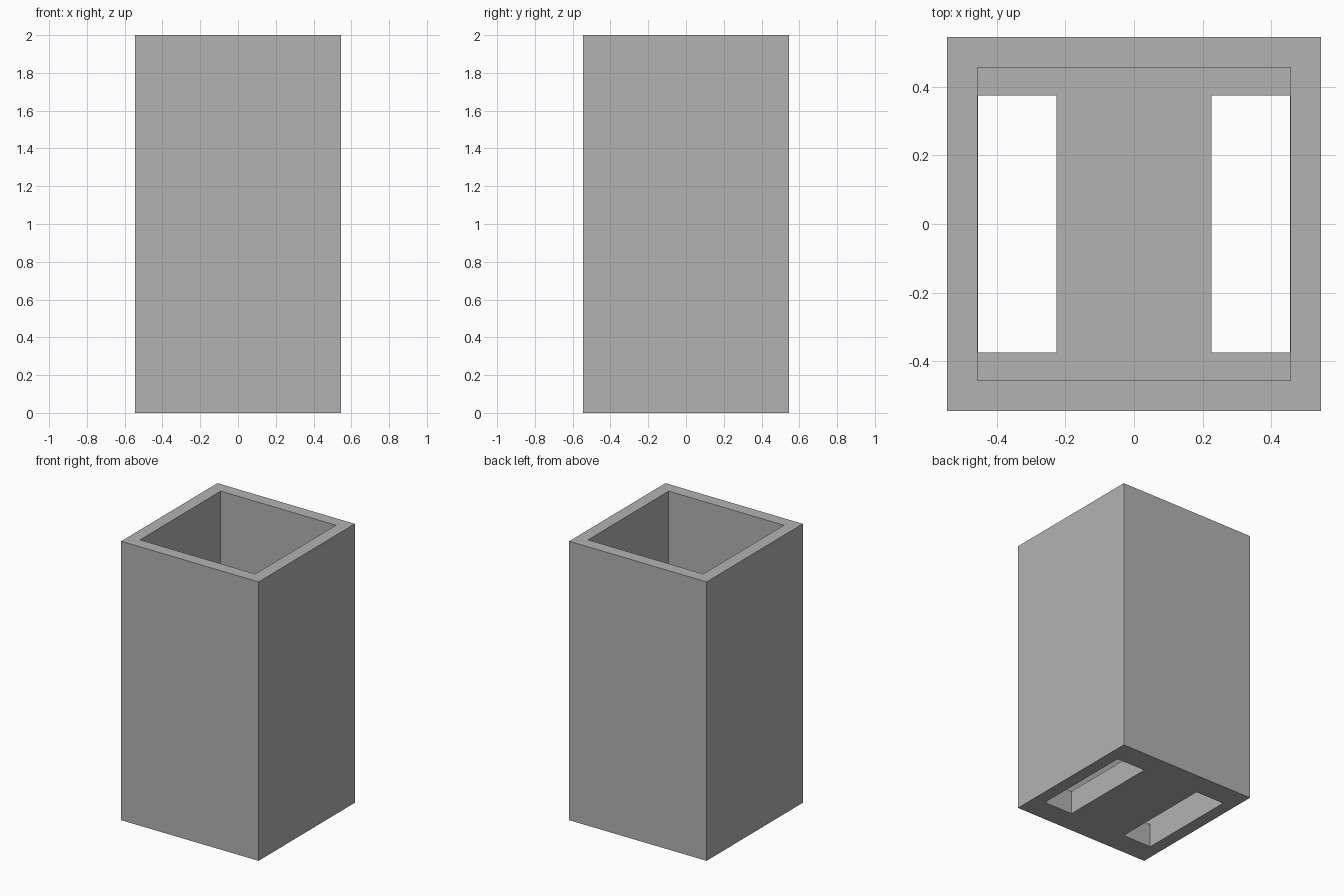
import bpy

old = bpy.data.objects.get("Cube")
if old:
    bpy.data.objects.remove(old, do_unlink=True)

HALF, HEIGHT = 0.545, 2.0
INNER, FLOOR = 0.457, 0.17
SLOT_IN, SLOT_OUT, SLOT_Y = 0.226, 0.455, 0.375

grey = bpy.data.materials.new("plain_grey")
grey.use_nodes = True
grey.diffuse_color = (0.45, 0.45, 0.45, 1)
grey.node_tree.nodes["Principled BSDF"].inputs["Base Color"].default_value = grey.diffuse_color


def box(name, low, high):
    """Axis-aligned box between two corners."""
    centre = [(a + b) / 2 for a, b in zip(low, high)]
    bpy.ops.mesh.primitive_cube_add(size=1, location=centre)
    ob = bpy.context.object
    ob.name = name
    ob.scale = [b - a for a, b in zip(low, high)]
    bpy.ops.object.transform_apply(location=True, rotation=False, scale=True)
    ob.data.materials.append(grey)
    return ob


# Square upright container
body = box("container_body", (-HALF, -HALF, 0), (HALF, HALF, HEIGHT))

# Open cavity above the floor, and two long slots through the floor
cutters = [box("cavity_cutter", (-INNER, -INNER, FLOOR), (INNER, INNER, HEIGHT + 0.2))]
for side, name in ((1, "left_slot_cutter"), (-1, "right_slot_cutter")):
    x0, x1 = sorted((side * SLOT_IN, side * SLOT_OUT))
    cutters.append(box(name, (x0, -SLOT_Y, -0.1), (x1, SLOT_Y, FLOOR + 0.1)))

bpy.context.view_layer.objects.active = body
for cutter in cutters:
    cut = body.modifiers.new(cutter.name, "BOOLEAN")
    cut.operation = "DIFFERENCE"
    cut.solver = "EXACT"
    cut.object = cutter
    bpy.ops.object.modifier_apply(modifier=cut.name)

# The cutters have done their work
for cutter in cutters:
    bpy.data.objects.remove(cutter, do_unlink=True)
